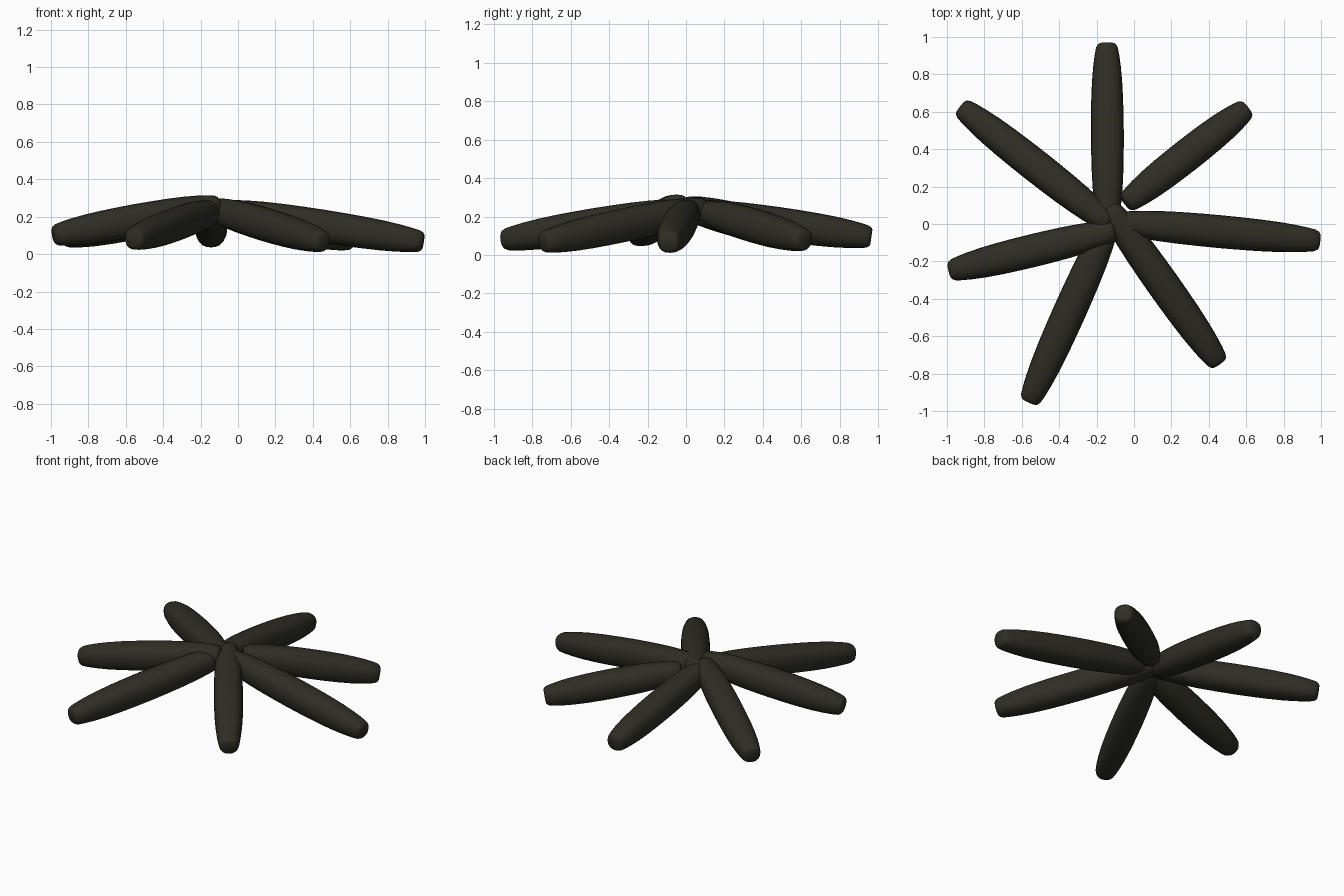
import bpy, bmesh, math
from mathutils import Vector

if "Cube" in bpy.data.objects:
    bpy.data.objects.remove(bpy.data.objects["Cube"])

mat = bpy.data.materials.new("dark olive")
mat.diffuse_color = (0.028, 0.027, 0.018, 1)
mat.use_nodes = True
mat.node_tree.nodes["Principled BSDF"].inputs["Base Color"].default_value = mat.diffuse_color

RADIUS = 0.088
SIDES = 20
# blunt spindle: (distance along, relative radius), mirrored about the middle
half = [(0, 0.45), (0.006, 0.56), (0.022, 0.66), (0.06, 0.74), (0.12, 0.83),
        (0.2, 0.91), (0.3, 0.965), (0.4, 0.99), (0.5, 1.0)]
profile = half + [(1 - t, r) for t, r in reversed(half[:-1])]


def arm(name, inner, tip):
    """Blunt tapered pod with a softly squared section, from inner to tip."""
    a, b = Vector(inner), Vector(tip)
    d = (b - a).normalized()
    side = d.cross(Vector((0, 0, 1))).normalized()
    up = side.cross(d)
    bm = bmesh.new()
    rings = []
    for t, r in profile:
        c = a.lerp(b, t)
        ring = []
        for i in range(SIDES):
            q = 2 * math.pi * i / SIDES
            x, y = (math.copysign(abs(v) ** 0.85, v) * RADIUS * r
                    for v in (math.cos(q), math.sin(q)))
            ring.append(bm.verts.new(c + side * x + up * y))
        rings.append(ring)
    for r0, r1 in zip(rings, rings[1:]):
        for i in range(SIDES):
            j = (i + 1) % SIDES
            bm.faces.new((r0[i], r0[j], r1[j], r1[i]))
    bm.faces.new(rings[0])
    bm.faces.new(rings[-1])
    bmesh.ops.recalc_face_normals(bm, faces=bm.faces[:])
    me = bpy.data.meshes.new(name)
    bm.to_mesh(me)
    bm.free()
    me.materials.append(mat)
    ob = bpy.data.objects.new(name, me)
    bpy.context.collection.objects.link(ob)
    bpy.ops.object.select_all(action='DESELECT')
    ob.select_set(True)
    bpy.context.view_layer.objects.active = ob
    bpy.ops.object.shade_smooth_by_angle(angle=math.radians(45))


# seven arms drooping outward from the hub
arm("back_arm", (-0.14, 0.0, 0.23), (-0.145, 0.965, 0.092))
arm("back_right_arm", (-0.045, 0.11, 0.225), (0.605, 0.62, 0.075))
arm("right_arm", (-0.09, 0.01, 0.235), (0.99, -0.09, 0.065))
arm("front_right_arm", (-0.14, 0.095, 0.245), (0.455, -0.745, 0.065))
arm("front_left_arm", (-0.13, 0.01, 0.235), (-0.56, -0.95, 0.078))
arm("left_arm", (-0.1, -0.035, 0.26), (-0.985, -0.25, 0.1))
arm("back_left_arm", (-0.13, 0.0, 0.25), (-0.925, 0.625, 0.09))
